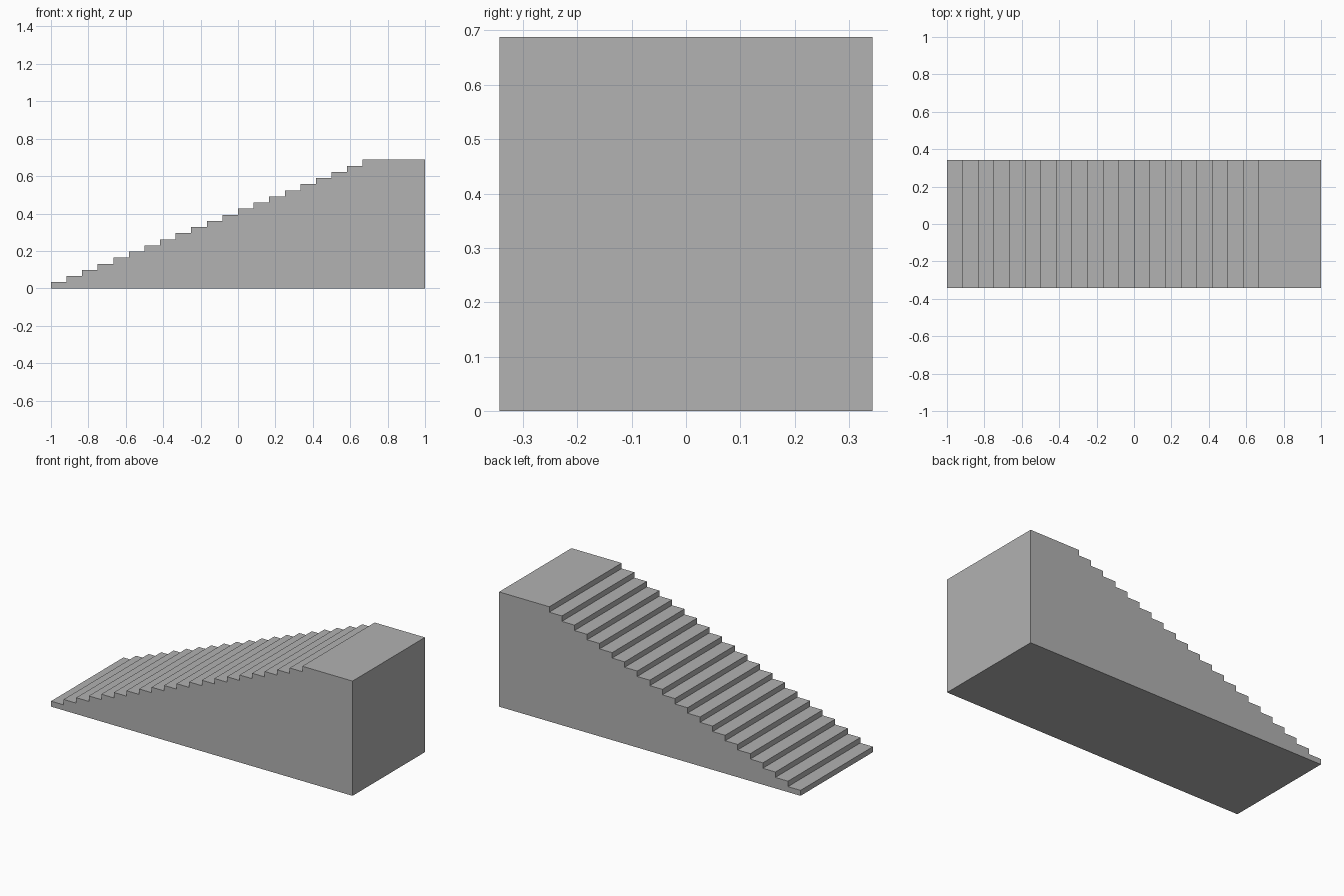
import bpy
import bmesh

if "Cube" in bpy.data.objects:
    bpy.data.objects.remove(bpy.data.objects["Cube"], do_unlink=True)

RISERS = 21
TREAD = 1 / 12
HEIGHT = 0.688
HALF_WIDTH = 0.343
RISE = HEIGHT / RISERS

# Plain grey material
grey = bpy.data.materials.new("plain_grey")
grey.use_nodes = True
colour = (0.445, 0.445, 0.445, 1)
grey.diffuse_color = colour
grey.node_tree.nodes["Principled BSDF"].inputs["Base Color"].default_value = colour

# Stepped side profile: each step adds the foot and head of its riser
profile = [(-1, 0)]
for i in range(RISERS):
    x = -1 + i * TREAD
    if i:
        profile.append((x, i * RISE))
    profile.append((x, (i + 1) * RISE))
profile += [(1, HEIGHT), (1, 0)]

# Solid staircase with top landing, extruded across its width
bm = bmesh.new()
side = bm.faces.new([bm.verts.new((x, -HALF_WIDTH, z)) for x, z in profile])
extruded = bmesh.ops.extrude_face_region(bm, geom=[side])
moved = [v for v in extruded["geom"] if isinstance(v, bmesh.types.BMVert)]
bmesh.ops.translate(bm, verts=moved, vec=(0, 2 * HALF_WIDTH, 0))
bmesh.ops.recalc_face_normals(bm, faces=bm.faces[:])

mesh = bpy.data.meshes.new("staircase")
bm.to_mesh(mesh)
bm.free()
mesh.materials.append(grey)
staircase = bpy.data.objects.new("staircase", mesh)
bpy.context.collection.objects.link(staircase)
